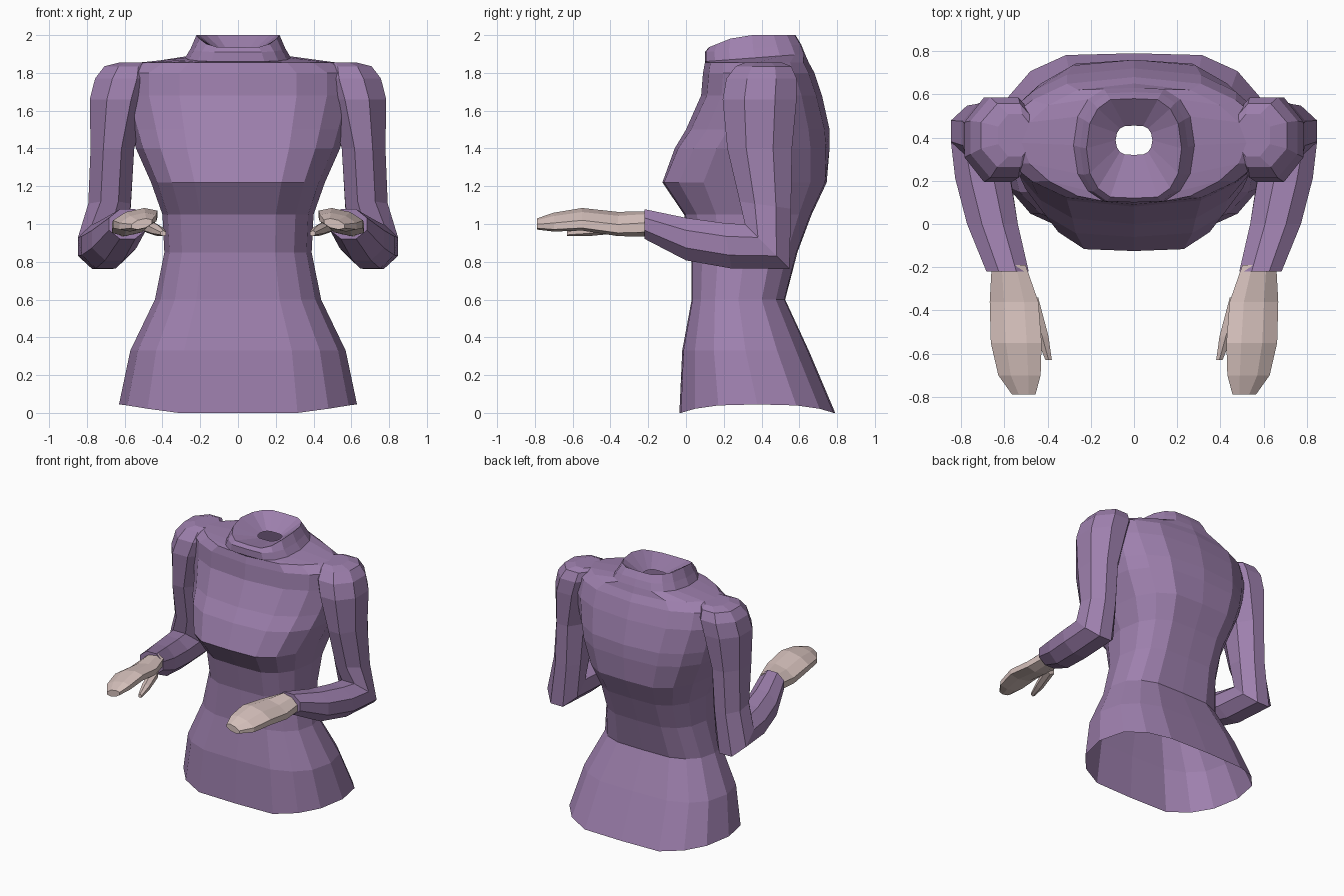
import bpy, bmesh, math

if "Cube" in bpy.data.objects:
    bpy.data.objects.remove(bpy.data.objects["Cube"])


def material(name, rgb):
    m = bpy.data.materials.new(name)
    m.diffuse_color = (*rgb, 1)
    m.use_nodes = True
    m.node_tree.nodes["Principled BSDF"].inputs["Base Color"].default_value = m.diffuse_color
    return m


purple = material("purple knit", (0.34, 0.215, 0.42))
skin = material("pale skin", (0.68, 0.54, 0.51))


def loft(name, rings, mat, caps=False, mirror=False):
    """Skin a list of equal closed rings with quads, flat shaded."""
    bm = bmesh.new()
    loops = [[bm.verts.new(p) for p in r] for r in rings]
    n = len(loops[0])
    for a, b in zip(loops, loops[1:]):
        for i in range(n):
            j = (i + 1) % n
            bm.faces.new((a[i], a[j], b[j], b[i]))
    if caps:
        bm.faces.new(loops[0])
        bm.faces.new(loops[-1])
    bmesh.ops.recalc_face_normals(bm, faces=bm.faces)
    me = bpy.data.meshes.new(name)
    bm.to_mesh(me)
    bm.free()
    me.materials.append(mat)
    ob = bpy.data.objects.new(name, me)
    bpy.context.collection.objects.link(ob)
    if mirror:
        ob.modifiers.new("mirror", 'MIRROR')
    return ob


# Body cross-section, right half from front to back, then mirrored
half = [(0, -1), (.5, -.98), (.76, -.8), (.93, -.5), (1, 0),
        (.93, .5), (.76, .8), (.5, .98), (0, 1)]
section = half + [(-x, y) for x, y in half[-2:0:-1]]


def body_ring(z, w, front, back, pinch=0, dz=lambda v: 0):
    mid, d = (front + back) / 2, (back - front) / 2
    return [(w * u, mid + d * v * (1 - pinch * u * u), z + dz(v)) for u, v in section]


# Torso: flared hem, waist, bust, shoulders, collar and inner funnel
torso = [
    body_ring(0, .63, -.035, .79, 0, lambda v: .045 * (1 - abs(v) ** 3)
              if abs(v) < .97 else 0),
    body_ring(.33, .57, -.02, .65),
    body_ring(.60, .44, .03, .525),
    body_ring(.85, .39, .03, .59),
    body_ring(1.05, .40, -.01, .665),
    body_ring(1.22, .46, -.125, .745),
    body_ring(1.40, .54, -.06, .76, .1),
    body_ring(1.50, .57, .00, .76, .2),
    body_ring(1.68, .62, .08, .72, .3),
    body_ring(1.80, .62, .09, .68, .35),
    body_ring(1.855, .52, .10, .65, .35),
    body_ring(1.88, .28, .10, .63, 0, lambda v: .02 * v),
    body_ring(1.93, .25, .10, .61, 0, lambda v: .02 * v),
    body_ring(2.0, .22, .12, .58, 0, lambda v: -.065 * max(0, (-v - .3) / .7)),
    body_ring(1.90, .085, .32, .455),
]
loft("torso", torso, purple)


def limb_ring(cx, cy, cz, ru, rv, tilt, roll=0, n=8):
    """Tilt 0 lies level, tilt 90 stands upright facing forward."""
    t = math.radians(tilt)
    out = []
    for i in range(n):
        a = 2 * math.pi * (i + .5) / n
        k = 1.06
        u, v = k * ru * math.cos(a), k * rv * math.sin(a)
        out.append((cx + u, cy + v * math.cos(t), cz - v * math.sin(t) - roll * u))
    return out


# Sleeves: shoulder cap, upper arm, bent elbow, forearm, cuff
sleeve = [(.55, .41, 1.855, .08, .10, 0), (.58, .41, 1.835, .13, .15, 0),
          (.60, .40, 1.77, .16, .19, 0), (.63, .39, 1.66, .158, .20, 0),
          (.665, .39, 1.40, .118, .175, 0), (.68, .42, 1.10, .115, .14, 8),
          (.72, .43, .88, .13, .17, 45), (.70, .22, .885, .13, .125, 80),
          (.655, 0, .92, .12, .115, 90), (.585, -.22, 1.0, .10, .08, 90)]
loft("sleeves", [limb_ring(*r) for r in sleeve], purple, True, True)

# Hands: flat mitten shape, inner edge raised
hand = [(.58, -.19, 1.0, .08, .062), (.555, -.36, 1.0, .115, .055),
        (.545, -.55, 1.025, .12, .05), (.53, -.70, 1.01, .10, .042),
        (.51, -.79, 1.0, .055, .025)]
loft("hands", [limb_ring(*r, 90, .22) for r in hand], skin, True, True)

# Thumbs
thumb = [(.48, -.34, .99, .04, .035), (.425, -.52, .965, .032, .028),
         (.395, -.63, .95, .016, .014)]
loft("thumbs", [limb_ring(*r, 90, 0, 6) for r in thumb], skin, True, True)
